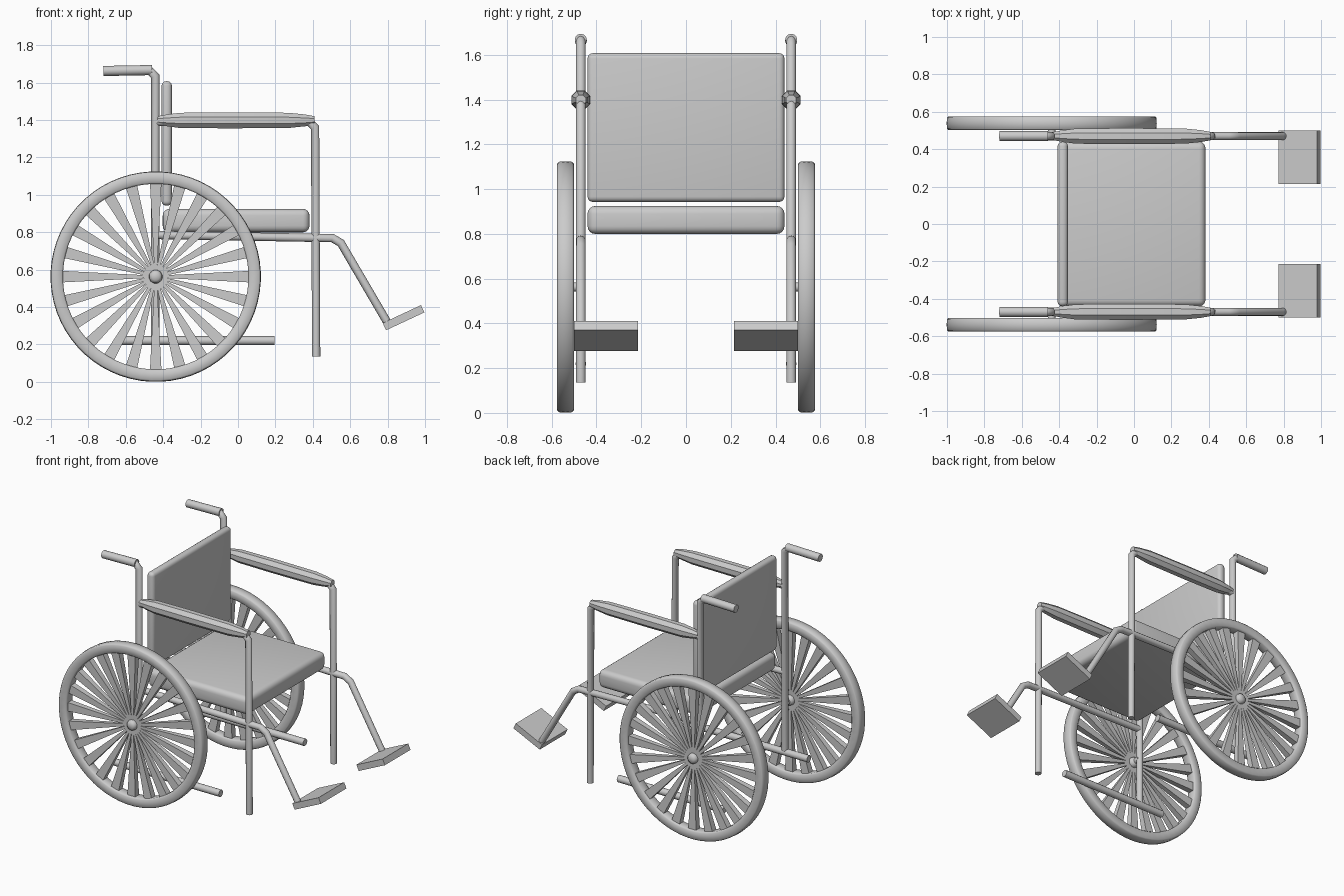
import bpy, bmesh, math
from mathutils import Vector, Matrix

if "Cube" in bpy.data.objects:
    bpy.data.objects.remove(bpy.data.objects["Cube"])


def make_object(name, bm, angle=35):
    bmesh.ops.recalc_face_normals(bm, faces=bm.faces)
    me = bpy.data.meshes.new(name)
    bm.to_mesh(me)
    bm.free()
    ob = bpy.data.objects.new(name, me)
    bpy.context.collection.objects.link(ob)
    bpy.ops.object.select_all(action='DESELECT')
    ob.select_set(True)
    bpy.context.view_layer.objects.active = ob
    bpy.ops.object.shade_smooth_by_angle(angle=math.radians(angle))
    return ob


def tube(name, pts, r, sides=12, corner=0.03):
    # Round-section tube along a path, with chamfered corners
    p = [Vector(q) for q in pts]
    path = [p[0]]
    for a, b, c in zip(p, p[1:], p[2:]):
        path += [b + (a - b).normalized() * corner, b + (c - b).normalized() * corner]
    path.append(p[-1])
    side = Vector((0, 1, 0))          # every path lies in an xz plane
    bm = bmesh.new()
    rings = []
    for i, q in enumerate(path):
        d_in = (q - path[max(i - 1, 0)]).normalized()
        d_out = (path[min(i + 1, len(path) - 1)] - q).normalized()
        t = (d_in + d_out).normalized()
        n = t.cross(side)
        stretch = 1 / max(t.dot(d_out if i == 0 else d_in), 0.5)
        rings.append([bm.verts.new(q + side * r * math.cos(k * math.tau / sides)
                                   + n * r * stretch * math.sin(k * math.tau / sides))
                      for k in range(sides)])
    for a, b in zip(rings, rings[1:]):
        for k in range(sides):
            j = (k + 1) % sides
            bm.faces.new((a[k], a[j], b[j], b[k]))
    bm.faces.new(rings[0])
    bm.faces.new(rings[-1])
    return make_object(name, bm, 50)


def lathe(name, profile, centre, axis, sides, closed=False, angle=50):
    # Profile of (radius, position along axis), turned about the x or y axis
    bm = bmesh.new()
    rings = []
    for r, h in profile:
        ring = []
        for k in range(sides):
            a = (k + 0.5) * math.tau / sides
            u, v = r * math.cos(a), r * math.sin(a)
            off = (h, u, v) if axis == 'x' else (u, h, v)
            ring.append(bm.verts.new(Vector(centre) + Vector(off)))
        rings.append(ring)
    pairs = list(zip(rings, rings[1:]))
    if closed:
        pairs.append((rings[-1], rings[0]))
    for a, b in pairs:
        for k in range(sides):
            j = (k + 1) % sides
            bm.faces.new((a[k], a[j], b[j], b[k]))
    if not closed:
        bm.faces.new(rings[0])
        bm.faces.new(rings[-1])
    return make_object(name, bm, angle)


def box(name, centre, size, bevel=0.0, tilt=0.0):
    bm = bmesh.new()
    bmesh.ops.create_cube(bm, size=1)
    bmesh.ops.scale(bm, vec=size, verts=bm.verts)
    if bevel:
        bmesh.ops.bevel(bm, geom=bm.edges[:], offset=bevel, segments=4,
                        profile=0.5, affect='EDGES')
    m = Matrix.Translation(centre) @ Matrix.Rotation(tilt, 4, 'Y')
    bmesh.ops.transform(bm, matrix=m, verts=bm.verts)
    return make_object(name, bm)


def spokes(name, centre, count):
    # Flat blades that widen from the hub to the rim
    bm = bmesh.new()
    for i in range(count):
        rot = Matrix.Rotation(i * math.tau / count, 4, 'Y')
        ends = []
        for r, w, d in ((0.02, 0.006, 0.008), (0.505, 0.031, 0.022)):
            ends.append([bm.verts.new(Vector(centre) + rot @ Vector((-r, y, z)))
                         for y, z in ((-d, -w), (d, -w), (d, w), (-d, w))])
        a, b = ends
        for k in range(4):
            j = (k + 1) % 4
            bm.faces.new((a[k], a[j], b[j], b[k]))
        bm.faces.new(a)
        bm.faces.new(b)
    return make_object(name, bm, 20)


WX, WZ = -0.44, 0.5625   # wheel centre
FY = 0.47                # side frame plane

# Cushions
box("seat", (-0.01, 0, 0.862), (0.785, 0.88, 0.125), 0.035)
box("backrest", (-0.381, 0, 1.275), (0.055, 0.88, 0.665), 0.024)

for s, label in ((-1, "right"), (1, "left")):
    y = s * FY
    # Side frame tubes
    tube("back_post_" + label, [(-0.443, y, 0.22), (-0.443, y, 1.665), (-0.60, y, 1.665)], 0.022)
    tube("push_handle_" + label, [(-0.46, y, 1.667), (-0.72, y, 1.662)], 0.027)
    tube("arm_and_front_leg_" + label,
         [(-0.443, y, 1.39), (0.412, y, 1.39), (0.418, y, 0.135)], 0.022)
    tube("seat_rail_and_leg_" + label,
         [(-0.443, y, 0.785), (0.535, y, 0.768), (0.80, y, 0.315)], 0.022)
    tube("lower_bar_" + label, [(-0.63, y, 0.22), (0.195, y, 0.22)], 0.024)
    # Padded armrest
    lathe("armrest_pad_" + label,
          [(0.024, -0.43), (0.034, -0.38), (0.044, -0.31), (0.046, -0.05),
           (0.044, 0.27), (0.034, 0.36), (0.024, 0.41)], (0, y, 1.398), 'x', 8, angle=30)
    # Footplate
    box("footplate_" + label, (0.885, s * 0.357, 0.343), (0.226, 0.285, 0.043),
        tilt=-math.radians(25))
    # Wheel
    c = (WX, s * 0.5385, WZ)
    lathe("wheel_rim_" + label,
          [(0.496, -0.028), (0.504, -0.037), (0.552, -0.037), (0.560, -0.030),
           (0.5625, 0), (0.560, 0.030), (0.552, 0.037), (0.504, 0.037), (0.496, 0.028)],
          c, 'y', 64, closed=True)
    spokes("wheel_spokes_" + label, c, 24)
    lathe("wheel_hub_" + label,
          [(0.02, -0.036), (0.034, -0.024), (0.038, 0), (0.034, 0.024), (0.02, 0.036)],
          c, 'y', 12)
    lathe("axle_" + label, [(0.02, -0.04), (0.02, 0.04)], (WX, s * 0.505, WZ), 'y', 12)
